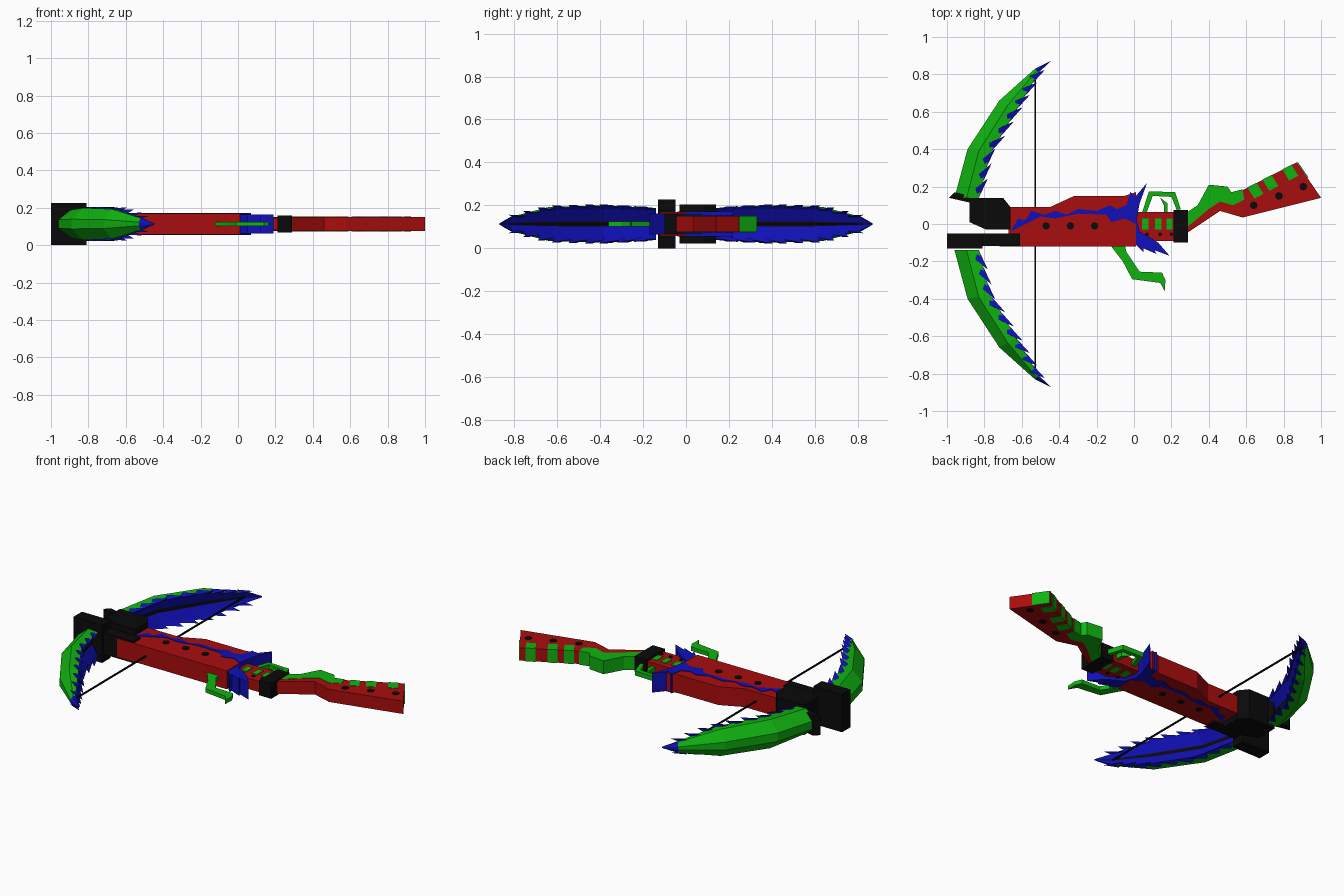
import bpy, bmesh, math
from mathutils import Vector

default_cube = bpy.data.objects.get("Cube")
if default_cube:
    bpy.data.objects.remove(default_cube, do_unlink=True)

MID = 0.113  # height of the middle plane


def make_material(name, colour):
    mat = bpy.data.materials.new(name)
    mat.use_nodes = True
    rgba = (*colour, 1)
    mat.diffuse_color = rgba
    shader = mat.node_tree.nodes["Principled BSDF"]
    shader.inputs["Base Color"].default_value = rgba
    shader.inputs["Roughness"].default_value = 0.8
    return mat


RED = make_material("red", (0.4, 0.004, 0.004))
GREEN = make_material("green", (0.005, 0.45, 0.005))
BLUE = make_material("blue", (0.005, 0.005, 0.48))
BLACK = make_material("black", (0.003, 0.003, 0.003))


def finish(name, bm, *materials):
    bmesh.ops.recalc_face_normals(bm, faces=bm.faces)
    mesh = bpy.data.meshes.new(name)
    bm.to_mesh(mesh)
    bm.free()
    for mat in materials:
        mesh.materials.append(mat)
    obj = bpy.data.objects.new(name, mesh)
    bpy.context.collection.objects.link(obj)
    return obj


def prism(name, outline, half, mat, middle=MID):
    """Extrude a plan outline to both sides of the middle plane."""
    bm = bmesh.new()
    face = bm.faces.new([bm.verts.new((x, y, middle - half)) for x, y in outline])
    result = bmesh.ops.extrude_face_region(bm, geom=[face])
    moved = [v for v in result["geom"] if isinstance(v, bmesh.types.BMVert)]
    bmesh.ops.translate(bm, verts=moved, vec=(0, 0, 2 * half))
    return finish(name, bm, mat)


def box(name, x0, x1, y0, y1, half, mat):
    return prism(name, [(x0, y0), (x1, y0), (x1, y1), (x0, y1)], half, mat)


def stud(name, x, y, radius, half):
    ring = [(x + radius * math.cos(a * math.tau / 8), y + radius * math.sin(a * math.tau / 8))
            for a in range(8)]
    return prism(name, ring, half, BLACK)


# Main body
prism("body", [(-0.72, -0.12), (0.01, -0.12), (0.01, 0.17), (-0.05, 0.15), (-0.32, 0.15),
               (-0.45, 0.09), (-0.67, 0.09), (-0.67, -0.05), (-0.72, -0.05)], 0.055, RED)
prism("jagged_inlay", [(-0.66, -0.04), (-0.62, 0.03), (-0.58, 0.02), (-0.55, 0.07), (-0.48, 0.05),
                       (-0.42, 0.07), (-0.36, 0.05), (-0.3, 0.08), (-0.2, 0.07), (-0.13, 0.1),
                       (-0.09, 0.08), (-0.04, 0.1), (-0.02, 0.17), (0.01, 0.15), (0.07, 0.22),
                       (0.03, 0.11), (0.01, 0), (-0.05, 0.03), (-0.12, 0.01), (-0.15, 0.05),
                       (-0.3, 0.055), (-0.42, 0.03), (-0.5, 0.04), (-0.58, 0)], 0.058, BLUE)
prism("rear_spikes", [(-0.06, 0.03), (0.01, 0.04), (0.03, -0.04), (0.1, -0.08), (0.13, -0.1),
                      (0.19, -0.17), (0.11, -0.14), (0.12, -0.16), (0.05, -0.13), (0.05, -0.15),
                      (0, -0.1), (-0.02, -0.05)], 0.05, BLUE)
for x in (-0.47, -0.34, -0.21):
    stud("body_stud", x, -0.01, 0.02, 0.059)

# Front mounting blocks
box("front_plate", -1, -0.81, -0.13, -0.05, MID, BLACK)
box("front_bar", -0.82, -0.61, -0.118, -0.05, 0.065, BLACK)
prism("front_block", [(-0.88, 0.01), (-0.79, -0.03), (-0.66, -0.03), (-0.66, 0.09),
                      (-0.7, 0.14), (-0.88, 0.14)], 0.09, BLACK)
prism("limb_bracket", [(-0.99, 0.14), (-0.88, 0.115), (-0.83, 0.12), (-0.84, 0.18),
                       (-0.88, 0.15), (-0.96, 0.17)], 0.06, BLACK)

# Narrow rear link with green inlays
box("rear_link", 0, 0.22, -0.09, 0.065, 0.032, RED)
for x in (0.06, 0.13, 0.19):
    box("link_inlay", x - 0.017, x + 0.017, -0.03, 0.03, 0.036, GREEN)
    stud("link_stud", x + 0.01, -0.055, 0.01, 0.037)
prism("guard_loop", [(0.03, 0.02), (0.08, 0.175), (0.22, 0.17), (0.25, 0.08), (0.23, 0.07),
                     (0.2, 0.145), (0.1, 0.15), (0.06, 0.04)], 0.014, GREEN)
prism("guard_hook", [(0.14, 0.14), (0.18, 0.11), (0.18, 0.04), (0.16, 0.04), (0.16, 0.1)],
      0.014, GREEN)
box("grip_collar", 0.21, 0.29, -0.1, 0.075, 0.045, BLACK)

# Trigger lever
prism("trigger", [(-0.13, -0.11), (-0.06, -0.2), (-0.01, -0.295), (0.14, -0.315), (0.165, -0.36),
                  (0.168, -0.3), (0.15, -0.26), (0.03, -0.255), (-0.04, -0.15), (-0.05, -0.11)],
      0.012, GREEN)

# Stock
prism("stock", [(0.28, -0.05), (0.46, 0.07), (0.58, 0.035), (1, 0.14), (0.87, 0.33),
                (0.58, 0.18), (0.44, 0.14), (0.28, 0.01)], 0.038, RED)
prism("stock_comb", [(0.28, -0.02), (0.4, 0.08), (0.46, 0.12), (0.53, 0.1), (0.59, 0.13),
                     (0.58, 0.185), (0.52, 0.17), (0.5, 0.2), (0.4, 0.21), (0.34, 0.1),
                     (0.28, 0.06)], 0.04, GREEN)
along = Vector((0.29, 0.15)).normalized()
across = Vector((along.y, -along.x))
for start in (0.03, 0.12, 0.24):
    corner = Vector((0.58, 0.182)) + along * start
    prism("stock_inlay", [corner, corner + along * 0.055, corner + along * 0.06 + across * 0.07,
                          corner + along * 0.005 + across * 0.07], 0.04, GREEN)
prism("butt_inlay", [(0.872, 0.328), (0.927, 0.248), (0.932, 0.25), (0.877, 0.33)], 0.038, GREEN)
for x, y in ((0.64, 0.1), (0.775, 0.15), (0.905, 0.2)):
    stud("stock_stud", x, y, 0.021, 0.0405)

# Bow limbs: outer edge, inner edge and half height of each section
SECTIONS = [((-0.96, 0.14), (-0.83, 0.14), 0.075), ((-0.89, 0.4), (-0.77, 0.38), 0.086),
            ((-0.72, 0.66), (-0.63, 0.61), 0.08), ((-0.53, 0.83), (-0.51, 0.81), 0.032),
            ((-0.45, 0.87), (-0.447, 0.868), 0.003)]


def limb(name, side):
    bm = bmesh.new()
    loops = []
    for outer, inner, half in SECTIONS:
        outer, inner = Vector(outer), Vector(inner)
        # Distance from outer to inner edge, and height share
        upper = [(0, 0.3), (0.5, 1), (1, 0.95), (0.7, 0.13)]
        ring = upper + [(t, -h) for t, h in reversed(upper)]
        loop = []
        for t, h in ring:
            p = outer.lerp(inner, t)
            loop.append(bm.verts.new((p.x, p.y * side, MID + h * half)))
        loops.append(loop)
    for s, (a, b) in enumerate(zip(loops, loops[1:])):
        for i in range(8):
            j = (i + 1) % 8
            face = bm.faces.new((a[i], a[j], b[j], b[i]))
            if i == 3:
                face.material_index = 2
            elif i in (2, 4) or s == len(loops) - 2:
                face.material_index = 1
    bm.faces.new(loops[0])
    bm.faces.new(loops[-1])
    finish(name, bm, GREEN, BLUE, BLACK)


def feathers(name, side):
    """Pointed barbs along both inner rims, leaning to the tip."""
    bm = bmesh.new()
    for (_, start, h0), (_, end, h1) in zip(SECTIONS[:3], SECTIONS[1:4]):
        a, b = Vector(start), Vector(end)
        direction = (b - a).normalized()
        inward = Vector((direction.y, -direction.x))
        for k in range(3):
            base, top = a.lerp(b, k / 3), a.lerp(b, (k + 1) / 3)
            half = h0 + (h1 - h0) * (k + 0.5) / 3
            tip = top + direction * 0.03 + inward * 0.022
            root = base.lerp(top, 0.5) - inward * 0.03
            for sign in (-1, 1):
                pts = [(base, 0.86), (root, 1.06), (tip, 1.08), (top, 0.8)]
                verts = [bm.verts.new((p.x, p.y * side, MID + sign * half * h)) for p, h in pts]
                bmesh.ops.convex_hull(bm, input=verts)
    finish(name, bm, BLUE)


for label, side in (("left", 1), ("right", -1)):
    limb(label + "_limb", side)
    feathers(label + "_limb_barbs", side)

# Bowstring
box("bowstring", -0.531, -0.523, -0.81, 0.81, 0.004, BLACK)
